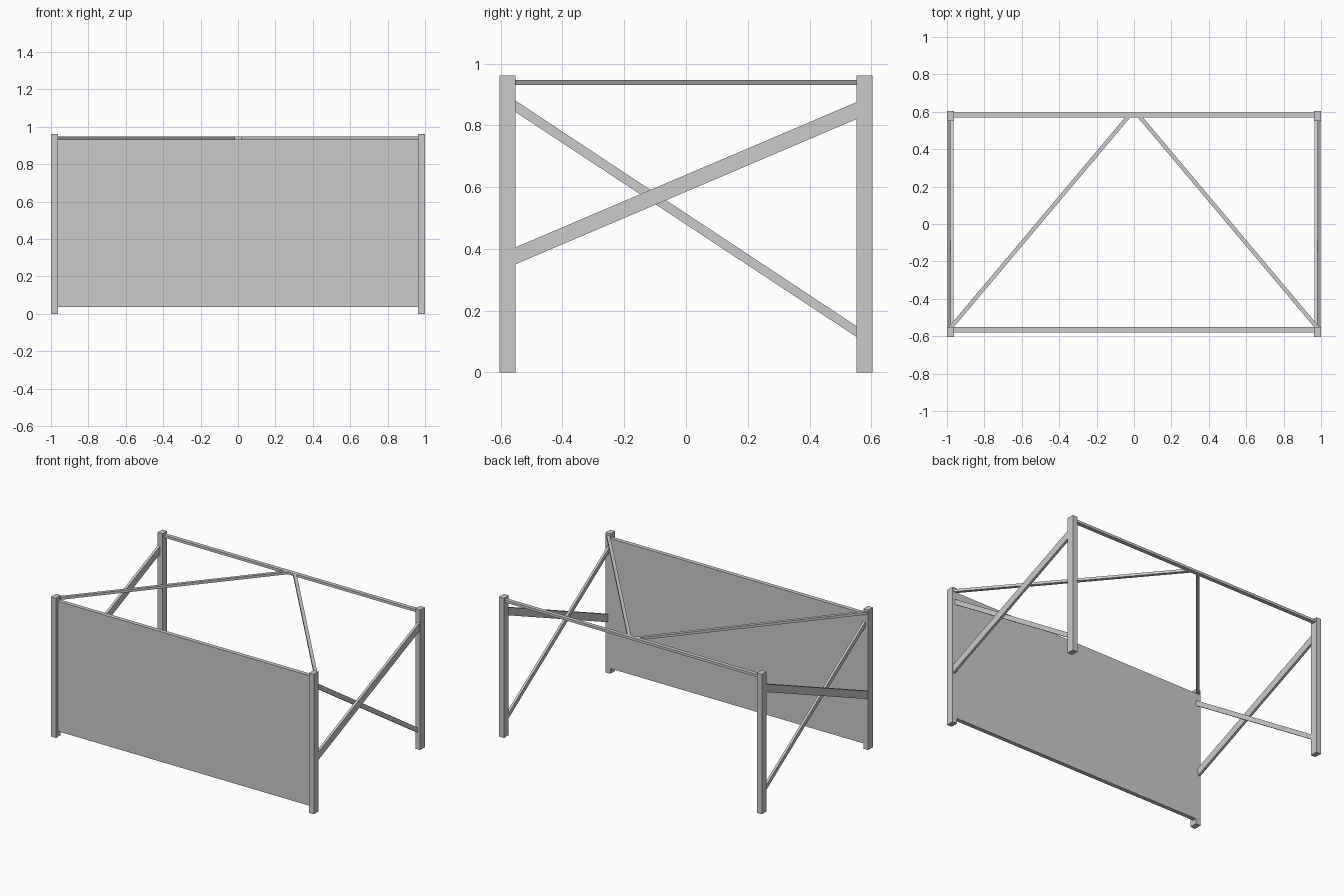
import bpy, bmesh

if "Cube" in bpy.data.objects:
    bpy.data.objects.remove(bpy.data.objects["Cube"])


def prism(name, pts, axis, lo, hi, mirror=(False, False)):
    """Extrude a 2D outline along an axis, optionally mirrored across x / y."""
    def place(p, d):
        v = list(p)
        v.insert("xyz".index(axis), d)
        return v

    bm = bmesh.new()
    a = [bm.verts.new(place(p, lo)) for p in pts]
    b = [bm.verts.new(place(p, hi)) for p in pts]
    bm.faces.new(a)
    bm.faces.new(b)
    for i in range(len(pts)):
        j = (i + 1) % len(pts)
        bm.faces.new((a[i], a[j], b[j], b[i]))
    bmesh.ops.recalc_face_normals(bm, faces=bm.faces)
    mesh = bpy.data.meshes.new(name)
    bm.to_mesh(mesh)
    bm.free()
    ob = bpy.data.objects.new(name, mesh)
    bpy.context.collection.objects.link(ob)
    if any(mirror):
        mod = ob.modifiers.new("Mirror", 'MIRROR')
        mod.use_axis = (mirror[0], mirror[1], False)
        mod.use_mirror_merge = False
    return ob


def rect(u0, u1, v0, v1):
    return [(u0, v0), (u1, v0), (u1, v1), (u0, v1)]


IN_X, IN_Y = 0.963, 0.552   # inner faces of the posts

# four corner posts
prism("corner_posts", rect(IN_X, 1.0, IN_Y, 0.604), 'z', 0, 0.962, (True, True))

# front panel and rear top rail
prism("front_panel", rect(-IN_X, IN_X, -0.58, -IN_Y), 'z', 0.036, 0.931)
prism("back_rail", rect(-IN_X, IN_X, 0.57, 0.597), 'z', 0.93, 0.947)

# crossed side braces: wide one outside, narrow one inside
prism("wide_side_braces",
      [(-IN_Y, 0.35), (IN_Y, 0.82), (IN_Y, 0.875), (-IN_Y, 0.405)],
      'x', 0.98, 0.997, (True, False))
prism("narrow_side_braces",
      [(-IN_Y, 0.843), (IN_Y, 0.115), (IN_Y, 0.15), (-IN_Y, 0.88)],
      'x', 0.964, 0.98, (True, False))

# horizontal top braces from front posts to the middle of the back rail
prism("top_braces",
      [(0.964, -IN_Y), (0.992, -IN_Y), (0.048, 0.57), (0.02, 0.57)],
      'z', 0.93, 0.947, (True, False))
